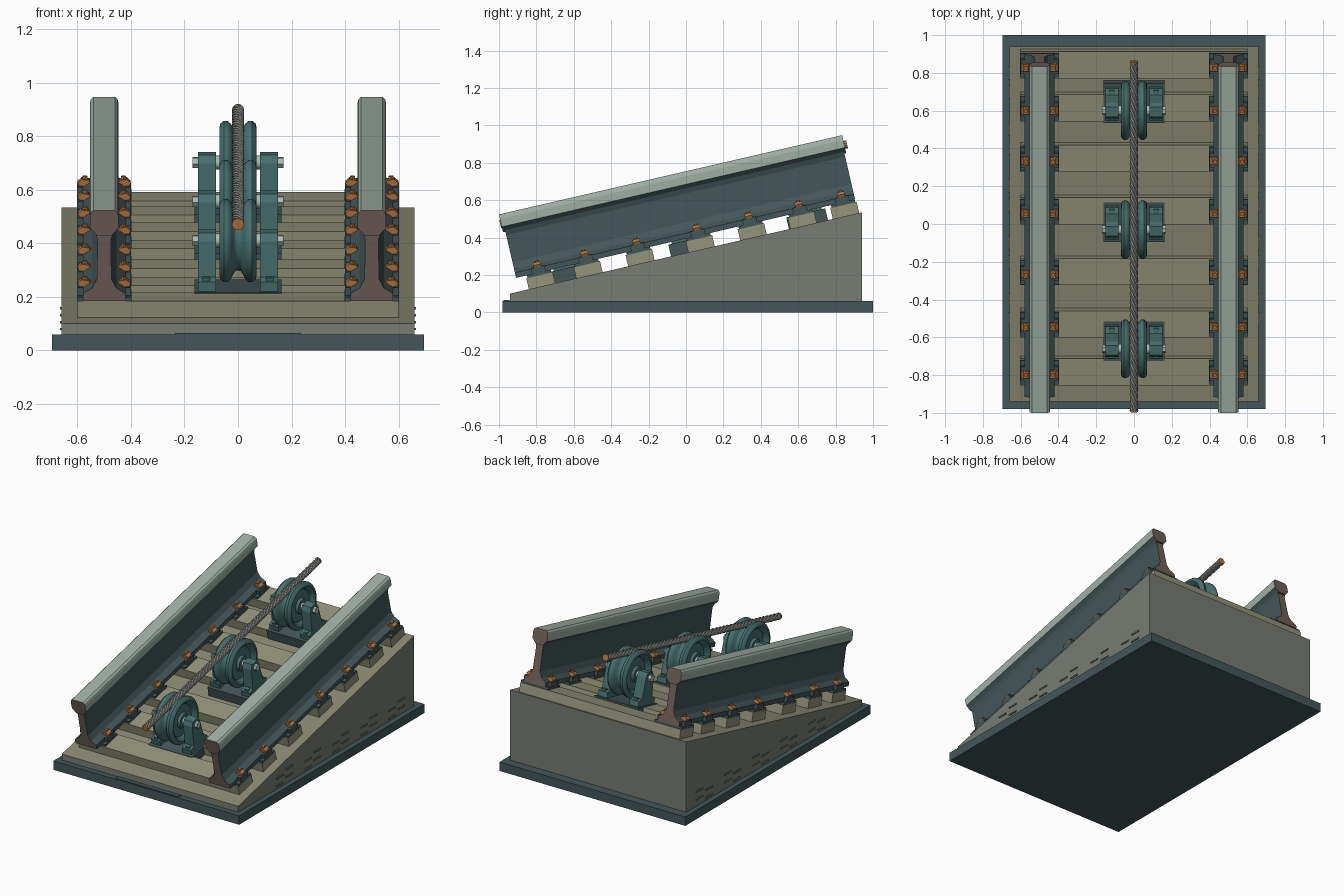
import bpy, bmesh, math
from mathutils import Matrix, Vector

cube = bpy.data.objects.get("Cube")
if cube:
    bpy.data.objects.remove(cube, do_unlink=True)


def material(name, hex_colour):
    def linear(c):
        c /= 255
        return c / 12.92 if c < 0.04045 else ((c + 0.055) / 1.055) ** 2.4
    rgba = [linear(c) for c in bytes.fromhex(hex_colour)] + [1]
    m = bpy.data.materials.new(name)
    m.use_nodes = True
    m.diffuse_color = rgba
    m.node_tree.nodes["Principled BSDF"].inputs["Base Color"].default_value = rgba
    return m


DARK = material("dark steel", "435659")
GREY = material("grey stone", "777C73")
WOOD = material("olive timber", "94937A")
DECK = material("olive deck", "8B8A72")
SHINE = material("polished rail", "A0B0A5")
RUST = material("rusty brown", "70605A")
TEAL = material("teal iron", "46706E")
COPPER = material("copper", "B5763F")
BRIGHT = material("pale steel", "AABDB3")
ROPE = material("rope wire", "A3A59D")

# Local frame of the incline: x across, y up the slope, z normal to the deck
TILT = math.radians(13)
SLOPE = Matrix.Translation((0, 0, 0.3175)) @ Matrix.Rotation(TILT, 4, 'X')


def emit(name, bm, mats, on_slope=True, smooth=False):
    bmesh.ops.recalc_face_normals(bm, faces=bm.faces)
    me = bpy.data.meshes.new(name)
    bm.to_mesh(me)
    bm.free()
    for m in mats:
        me.materials.append(m)
    ob = bpy.data.objects.new(name, me)
    bpy.context.collection.objects.link(ob)
    if on_slope:
        ob.matrix_world = SLOPE
    if smooth:
        bpy.ops.object.select_all(action='DESELECT')
        ob.select_set(True)
        bpy.context.view_layer.objects.active = ob
        bpy.ops.object.shade_smooth_by_angle(angle=math.radians(40))
    return ob


def box(bm, centre, size):
    mat = Matrix.Translation(centre) @ Matrix.Diagonal((*size, 1))
    bmesh.ops.create_cube(bm, size=1, matrix=mat)


def prism(bm, outline, place, start, end, cap=0):
    """Extrude a 2D outline; place(a, b, t) gives the 3D point."""
    rings = [[bm.verts.new(place(a, b, t)) for a, b in outline] for t in (start, end)]
    n = len(outline)
    for i in range(n):
        j = (i + 1) % n
        bm.faces.new((rings[0][i], rings[0][j], rings[1][j], rings[1][i]))
    for r in rings:
        bm.faces.new(r).material_index = cap


def rod_x(bm, x, y, z, radius, length, sides):
    mat = Matrix.Translation((x, y, z)) @ Matrix.Rotation(math.pi / 2, 4, 'Y')
    bmesh.ops.create_cone(bm, cap_ends=True, segments=sides, radius1=radius,
                          radius2=radius, depth=length, matrix=mat)


def mirrored(half):
    return half + [(-a, b) for a, b in reversed(half) if a]


# Base plate with a thin front strip
bm = bmesh.new()
box(bm, (0, 0.01, 0.03), (1.39, 1.98, 0.06))
box(bm, (0, -0.96, 0.062), (0.47, 0.03, 0.006))
emit("base_plate", bm, [DARK], False)

# Wedge with a coloured top deck
bm = bmesh.new()
wedge = [(-0.94, 0.06), (0.94, 0.06), (0.94, 0.535), (-0.94, 0.1005)]
prism(bm, wedge, lambda a, b, t: (t, a, b), -0.66, 0.66)
bm.normal_update()
bmesh.ops.recalc_face_normals(bm, faces=bm.faces)
for f in bm.faces:
    f.material_index = int(f.normal.z > 0.5)
emit("wedge", bm, [GREY, DECK], False)

# Small raised courses on the wedge sides
bm = bmesh.new()
for side in (-1, 1):
    for row in range(4):
        for col in range(5):
            y = -0.5 + col * 0.3 + (row % 2) * 0.1
            box(bm, (side * 0.662, y, 0.08 + row * 0.026), (0.008, 0.07, 0.009))
emit("side_courses", bm, [GREY], False)

# Sleepers
SLEEPERS = (-0.79, -0.53, -0.245, 0.085, 0.37, 0.645, 0.878)
bm = bmesh.new()
for u in SLEEPERS:
    box(bm, (0, u, 0.03), (1.2, 0.145, 0.064))
emit("sleepers", bm, [WOOD])

# Rails: foot and web, then the head with a polished crown
web = mirrored([(0.08, 0.075), (0.08, 0.103), (0.045, 0.125), (0.027, 0.16),
                (0.025, 0.31), (0.035, 0.34)])
head = mirrored([(0.026, 0.328), (0.053, 0.358), (0.054, 0.4), (0.05, 0.417), (0.04, 0.426)])
for side, label in ((-1, "right"), (1, "left")):
    def across(a, b, t):
        return (side * 0.5 + a, t, b)
    bm = bmesh.new()
    prism(bm, web, across, -0.915, 0.945, cap=1)
    emit(label + "_rail_web", bm, [DARK, RUST])
    bm = bmesh.new()
    prism(bm, head, across, -0.928, 0.955)
    bmesh.ops.recalc_face_normals(bm, faces=bm.faces)
    for f in bm.faces:
        if abs(f.normal.y) > 0.9:
            f.material_index = 2
        elif f.normal.z > -0.2:
            f.material_index = 1
    emit(label + "_rail_head", bm, [DARK, SHINE, RUST])

# Tie plates with shoulders, copper clips and bolt heads
plates, clips, bolts = bmesh.new(), bmesh.new(), bmesh.new()
clip = [(0.045, 0.112), (0.058, 0.128), (0.084, 0.132), (0.099, 0.118), (0.09, 0.1)]
for u in SLEEPERS:
    for x in (-0.5, 0.5):
        box(plates, (x, u, 0.068), (0.205, 0.13, 0.016))
        for s in (-1, 1):
            box(plates, (x + s * 0.09, u, 0.09), (0.022, 0.075, 0.032))
            prism(clips, clip, lambda a, b, t: (x + s * a, t, b), u - 0.02, u + 0.02)
            bmesh.ops.create_cone(bolts, cap_ends=True, segments=6, radius1=0.011,
                                  radius2=0.011, depth=0.012,
                                  matrix=Matrix.Translation((x + s * 0.072, u, 0.134)))
emit("tie_plates", plates, [DARK])
emit("rail_clips", clips, [COPPER])
emit("clip_bolts", bolts, [COPPER])

# Guide pulleys on pedestals
rim = [(-0.062, 0.0), (-0.062, 0.045), (-0.045, 0.052), (-0.04, 0.105), (-0.06, 0.115),
       (-0.07, 0.13), (-0.066, 0.146), (-0.053, 0.156), (-0.038, 0.155), (-0.026, 0.144),
       (-0.018, 0.126), (-0.01, 0.115), (0, 0.112)]
rim += [(-a, r) for a, r in reversed(rim[:-1])]
pedestal = [(0.088, 0.06), (0.088, 0.1), (0.055, 0.112), (0.042, 0.245), (0.026, 0.275)]
pedestal = mirrored(pedestal)
for i, u in enumerate((-0.623, 0.025, 0.672)):
    tag = ("lower", "middle", "upper")[i]
    # Grooved wheel
    bm = bmesh.new()
    vs = [bm.verts.new((a, u, 0.24 + r)) for a, r in rim]
    es = [bm.edges.new(p) for p in zip(vs, vs[1:])]
    bmesh.ops.spin(bm, geom=vs + es, cent=(0, u, 0.24), axis=(1, 0, 0),
                   angle=math.tau, steps=40, use_duplicate=False)
    bmesh.ops.remove_doubles(bm, verts=bm.verts, dist=0.0002)
    emit(tag + "_pulley", bm, [TEAL], smooth=True)
    # Base and pedestals
    bm = bmesh.new()
    box(bm, (0, u, 0.032), (0.325, 0.214, 0.066))
    emit(tag + "_pulley_base", bm, [DARK])
    bm = bmesh.new()
    for s in (-1, 1):
        prism(bm, pedestal, lambda a, b, t: (s * t, u + a, b), 0.082, 0.15)
        for v in (-0.069, 0.069):
            box(bm, (s * 0.118, u + v, 0.106), (0.028, 0.024, 0.016))
    emit(tag + "_pedestals", bm, [TEAL])
    # Axle, collars and end nuts
    bm = bmesh.new()
    rod_x(bm, 0, u, 0.24, 0.015, 0.32, 16)
    for s in (-1, 1):
        rod_x(bm, s * 0.159, u, 0.24, 0.022, 0.022, 6)
        rod_x(bm, s * 0.073, u, 0.24, 0.026, 0.02, 16)
    emit(tag + "_axle", bm, [BRIGHT], smooth=True)

# Haulage rope of six twisted strands round a core
START, END, ROPE_W = -0.929, 0.966, 0.373
STEPS, SIDES, TURNS = 110, 6, 8
bm = bmesh.new()
for k in range(6):
    prev = None
    for i in range(STEPS + 1):
        t = i / STEPS
        a = math.tau * (k / 6 + TURNS * t)
        c = Vector((0.0145 * math.cos(a), START + (END - START) * t,
                    ROPE_W + 0.0145 * math.sin(a)))
        ring = [bm.verts.new(c + Vector((0.0085 * math.cos(b), 0, 0.0085 * math.sin(b))))
                for b in (a + math.tau * j / SIDES for j in range(SIDES))]
        if prev:
            for j in range(SIDES):
                n = (j + 1) % SIDES
                bm.faces.new((prev[j], prev[n], ring[n], ring[j]))
        prev = ring
emit("rope_strands", bm, [ROPE], smooth=True)

# Copper rope ends
bm = bmesh.new()
for u in (START, END):
    mat = Matrix.Translation((0, u, ROPE_W)) @ Matrix.Rotation(math.pi / 2, 4, 'X')
    bmesh.ops.create_cone(bm, cap_ends=True, segments=18, radius1=0.0225,
                          radius2=0.0225, depth=0.008, matrix=mat)
emit("rope_ends", bm, [COPPER])
